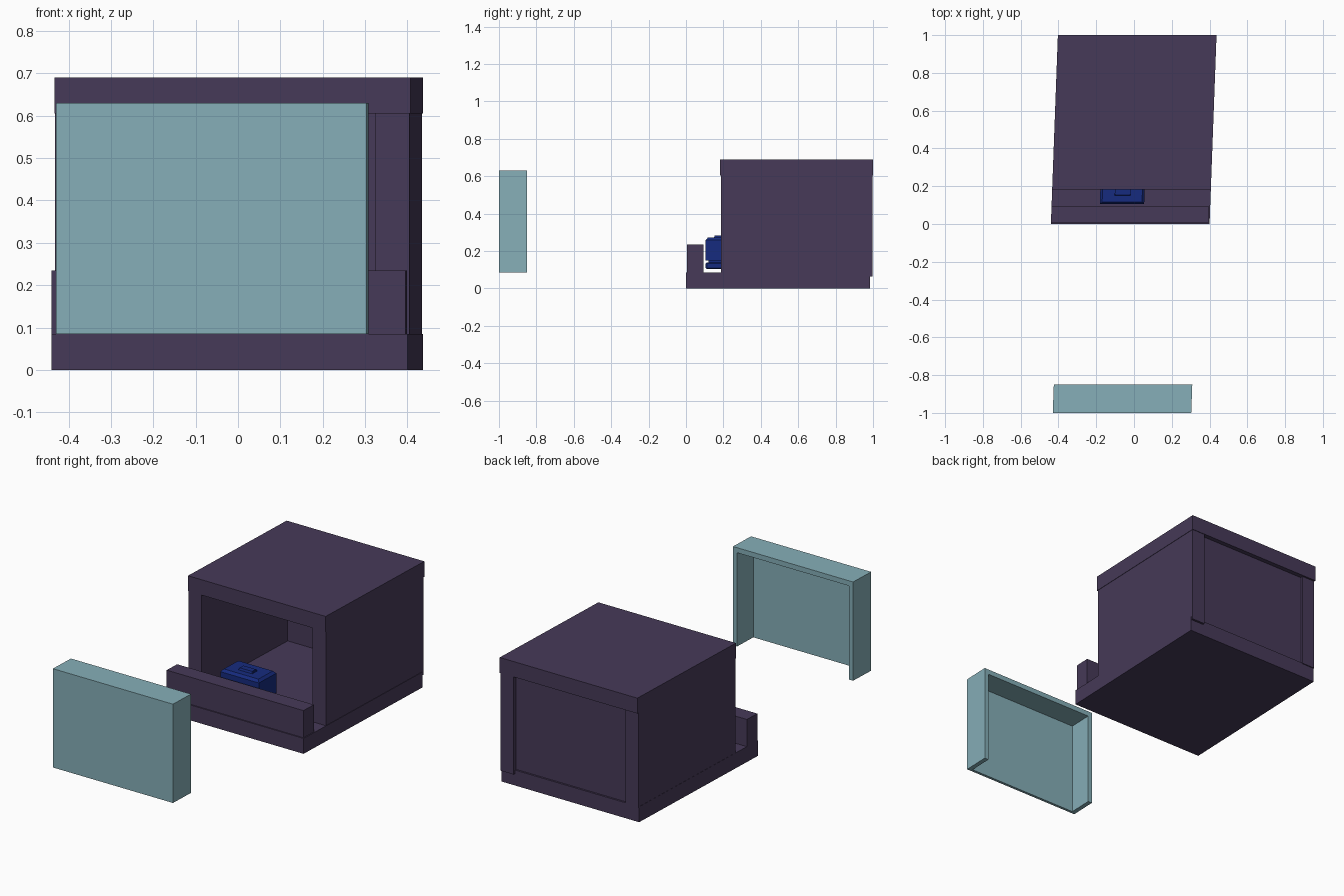
import bpy, bmesh

if "Cube" in bpy.data.objects:
    bpy.data.objects.remove(bpy.data.objects["Cube"])

SKEW = 0.037  # sideways lean of the whole model along its depth


def material(name, color):
    m = bpy.data.materials.new(name)
    m.diffuse_color = color
    m.use_nodes = True
    m.node_tree.nodes["Principled BSDF"].inputs["Base Color"].default_value = m.diffuse_color
    return m


PURPLE = material("dark_purple", (0.062, 0.042, 0.098, 1))
BLUE = material("deep_blue", (0.008, 0.024, 0.21, 1))
TEAL = material("pale_teal", (0.24, 0.43, 0.48, 0.85))


def box(name, x, y, z, mat, y0=0.0, inset=0.0, bevel=0.0):
    """Box from ranges, leaned by SKEW; inset tapers the top face."""
    bm = bmesh.new()
    bmesh.ops.create_cube(bm, size=1)
    for v in bm.verts:
        t = inset if v.co.z > 0 else 0
        sx, sy = (1 if v.co.x > 0 else -1), (1 if v.co.y > 0 else -1)
        py = y[sy > 0] - sy * t
        v.co = (x[sx > 0] - sx * t + SKEW * (py - y0), py, z[v.co.z > 0])
    mesh = bpy.data.meshes.new(name)
    bm.to_mesh(mesh)
    bm.free()
    mesh.materials.append(mat)
    ob = bpy.data.objects.new(name, mesh)
    bpy.context.collection.objects.link(ob)
    if bevel:
        mod = ob.modifiers.new("bevel", 'BEVEL')
        mod.width, mod.segments = bevel, 1
    return ob


# Housing: floor slab, roof slab, side walls, recessed back, front lip
box("floor_slab", (-0.44, 0.40), (0.0, 0.985), (0.0, 0.085), PURPLE)
box("roof_slab", (-0.44, 0.40), (0.183, 1.0), (0.605, 0.69), PURPLE)
box("left_wall", (-0.439, -0.36), (0.187, 0.99), (0.08, 0.61), PURPLE)
box("right_wall", (0.318, 0.398), (0.187, 0.997), (0.065, 0.65), PURPLE)
box("back_panel", (-0.37, 0.33), (0.90, 0.975), (0.08, 0.61), PURPLE)
box("front_lip", (-0.44, 0.395), (0.006, 0.093), (0.083, 0.235), PURPLE)

# Small blue unit standing behind the lip
box("unit_base", (-0.185, 0.05), (0.105, 0.25), (0.103, 0.138), BLUE, bevel=0.006)
box("unit_neck", (-0.17, 0.035), (0.12, 0.235), (0.135, 0.152), BLUE)
box("unit_body", (-0.185, 0.05), (0.105, 0.25), (0.15, 0.258), BLUE)
box("unit_lid", (-0.185, 0.05), (0.105, 0.25), (0.258, 0.272), BLUE, inset=0.012)
# Handle on top of the unit
for side, hx in (("left", -0.108), ("right", -0.038)):
    box(f"handle_{side}_post", (hx, hx + 0.014), (0.16, 0.19), (0.27, 0.28), BLUE)
box("handle_grip", (-0.108, -0.024), (0.15, 0.19), (0.272, 0.283), BLUE, inset=0.004)

# Detached front cover: thin panel with top and side flanges, open below
F = -1.0
box("cover_panel", (-0.43, 0.303), (F, F + 0.015), (0.085, 0.63), TEAL, F)
box("cover_top", (-0.43, 0.303), (F + 0.015, -0.85), (0.602, 0.63), TEAL, F)
for side, cx in (("left", -0.43), ("right", 0.278)):
    box(f"cover_{side}_flange", (cx, cx + 0.025), (F + 0.015, -0.85), (0.085, 0.602), TEAL, F)
